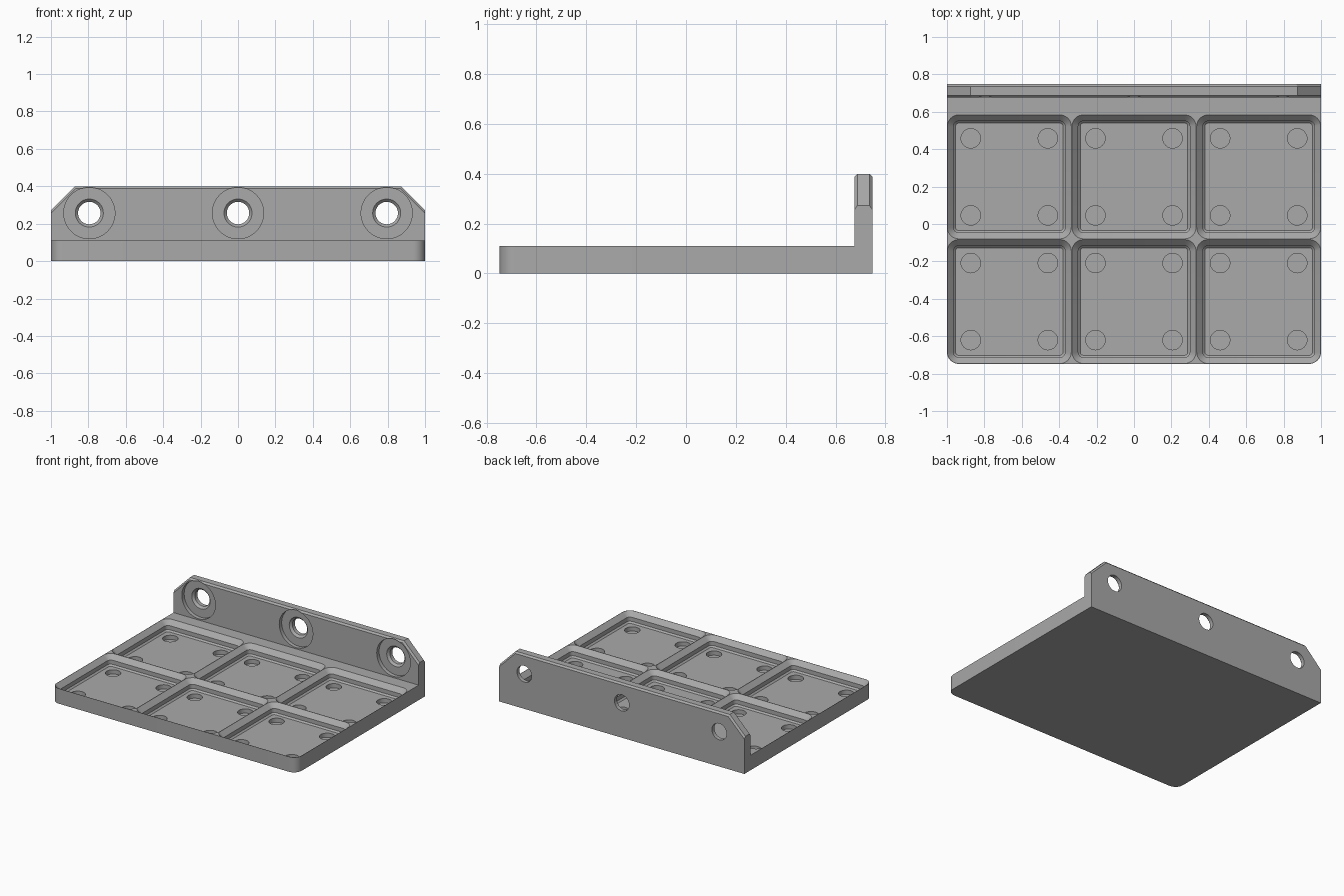
import bpy, bmesh
from math import sin, cos, pi

cube = bpy.data.objects.get("Cube")
if cube:
    bpy.data.objects.remove(cube, do_unlink=True)

# Main dimensions
FRONT, BACK = -0.748, 0.748
WALL_Y = 0.676
BASE_H, WALL_H, FLOOR = 0.111, 0.4, 0.037
PITCH = 2 / 3
CORNER = 0.063
CELLS = [((i - 1) * PITCH, FRONT + (j + 0.5) * PITCH) for i in range(3) for j in range(2)]

grey = bpy.data.materials.new("plain grey")
grey.use_nodes = True
COLOUR = (0.4, 0.4, 0.4, 1)
grey.diffuse_color = COLOUR
grey.node_tree.nodes["Principled BSDF"].inputs["Base Color"].default_value = COLOUR


def loft(bm, rings):
    """Skin a stack of equal-length point rings and cap both ends."""
    rows = [[bm.verts.new(p) for p in ring] for ring in rings]
    for a, b in zip(rows, rows[1:]):
        for k in range(len(a)):
            n = (k + 1) % len(a)
            bm.faces.new((a[k], a[n], b[n], b[k]))
    bm.faces.new(rows[0][::-1])
    bm.faces.new(rows[-1])


def rounded_square(cx, cy, half, radius, z, steps=8):
    points = []
    for q, (sx, sy) in enumerate(((1, 1), (-1, 1), (-1, -1), (1, -1))):
        for s in range(steps + 1):
            a = (q + s / steps) * pi / 2
            points.append((cx + sx * (half - radius) + radius * cos(a),
                           cy + sy * (half - radius) + radius * sin(a), z))
    return points


def circle(radius, place, steps=48):
    return [place(radius * cos(2 * pi * k / steps), radius * sin(2 * pi * k / steps))
            for k in range(steps)]


def make_object(name, bm):
    bmesh.ops.recalc_face_normals(bm, faces=bm.faces)
    mesh = bpy.data.meshes.new(name)
    bm.to_mesh(mesh)
    bm.free()
    mesh.materials.append(grey)
    obj = bpy.data.objects.new(name, mesh)
    bpy.context.collection.objects.link(obj)
    return obj


def cut(obj, cutter):
    mod = obj.modifiers.new("cut", "BOOLEAN")
    mod.operation, mod.solver, mod.object = "DIFFERENCE", "EXACT", cutter
    bpy.context.view_layer.objects.active = obj
    bpy.ops.object.modifier_apply(modifier=mod.name)
    bpy.data.objects.remove(cutter, do_unlink=True)


# Base plate with rounded front corners
outline = [(1, WALL_Y), (-1, WALL_Y)]
for cx, start in ((-1 + CORNER, pi), (1 - CORNER, 1.5 * pi)):
    for s in range(9):
        a = start + s * pi / 16
        outline.append((cx + CORNER * cos(a), FRONT + CORNER + CORNER * sin(a)))
bm = bmesh.new()
loft(bm, [[(x, y, z) for x, y in outline] for z in (0, BASE_H)])
base = make_object("base_plate", bm)

# Stepped pockets: lower chamfer, upright band, upper chamfer
bm = bmesh.new()
for cx, cy in CELLS:
    loft(bm, [rounded_square(cx, cy, PITCH / 2 - inset, CORNER - inset, z) for inset, z in
              ((0.046, FLOOR), (0.035, FLOOR + 0.011), (0.035, BASE_H - 0.033),
               (0.002, BASE_H), (0.002, BASE_H + 0.05))])
cut(base, make_object("pocket_cutter", bm))

# Four round recesses in each pocket floor
bm = bmesh.new()
for cx, cy in CELLS:
    for dx in (-0.206, 0.206):
        for dy in (-0.206, 0.206):
            loft(bm, [circle(0.052, lambda u, v: (cx + dx + u, cy + dy + v, z), 32)
                      for z in (0.006, FLOOR + 0.02)])
cut(base, make_object("recess_cutter", bm))

# Back wall with clipped top corners and bevelled upper edges
CLIP, BEVEL = 0.127, 0.012


def wall_ring(y, drop):
    top = WALL_H - drop
    x_top = 1 - CLIP - 0.414 * drop
    z_side = WALL_H - CLIP - 1.414 * drop
    return [(-1, y, 0), (1, y, 0), (1, y, z_side), (x_top, y, top),
            (-x_top, y, top), (-1, y, z_side)]


bm = bmesh.new()
loft(bm, [wall_ring(WALL_Y, BEVEL), wall_ring(WALL_Y + BEVEL, 0),
          wall_ring(BACK - BEVEL, 0), wall_ring(BACK, BEVEL)])
wall = make_object("back_wall", bm)

# Screw holes with a wide counterbore and a small countersink
bm = bmesh.new()
for cx in (-0.795, 0, 0.795):
    loft(bm, [circle(r, lambda u, v: (cx + u, y, 0.257 + v)) for r, y in
              ((0.137, WALL_Y - 0.05), (0.137, WALL_Y + 0.028), (0.075, WALL_Y + 0.028),
               (0.06, WALL_Y + 0.043), (0.06, BACK + 0.05))])
cut(wall, make_object("screw_hole_cutter", bm))

# Smooth the round surfaces, keep hard edges
for obj in (base, wall):
    bpy.ops.object.select_all(action="DESELECT")
    obj.select_set(True)
    bpy.context.view_layer.objects.active = obj
    bpy.ops.object.shade_smooth_by_angle(angle=pi / 6)
